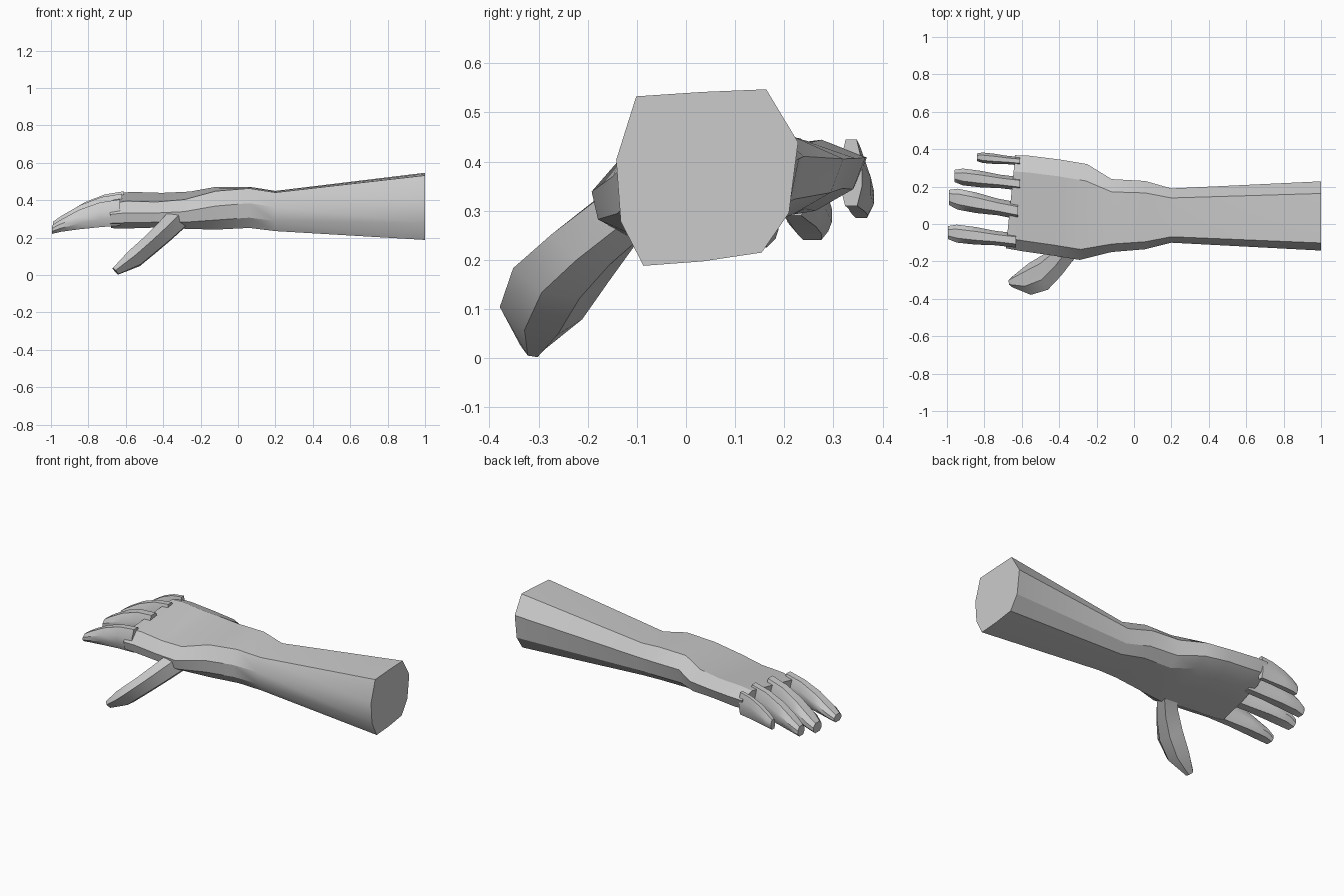
import bpy, bmesh, math
from mathutils import Vector

if "Cube" in bpy.data.objects:
    bpy.data.objects.remove(bpy.data.objects["Cube"])


def loft(name, rings, angle=28):
    """Skin a list of equal-length point rings and cap both ends."""
    bm = bmesh.new()
    rows = [[bm.verts.new(p) for p in ring] for ring in rings]
    n = len(rows[0])
    for a, b in zip(rows, rows[1:]):
        for i in range(n):
            j = (i + 1) % n
            bm.faces.new((a[i], a[j], b[j], b[i]))
    bm.faces.new(rows[0])
    bm.faces.new(rows[-1])
    bmesh.ops.recalc_face_normals(bm, faces=bm.faces)
    mesh = bpy.data.meshes.new(name)
    bm.to_mesh(mesh)
    bm.free()
    ob = bpy.data.objects.new(name, mesh)
    bpy.context.collection.objects.link(ob)
    bpy.ops.object.select_all(action='DESELECT')
    ob.select_set(True)
    bpy.context.view_layer.objects.active = ob
    bpy.ops.object.shade_smooth_by_angle(angle=math.radians(angle))
    return ob


# Forearm, wrist and palm: one ten-sided section scaled along x
section = [(-.78, .92), (-.05, .97), (.65, 1), (1, .4), (.9, -.4),
           (.6, -.85), (-.05, -.95), (-.7, -1), (-.95, -.5), (-1, .2)]
# x, y min, y max, z min, z max, tilt (z rise towards the little finger), x skew
stations = [
    (1.00, -.142, .228, .188, .547, 0, 0),
    (.20, -.10, .19, .235, .45, 0, 0),
    (.06, -.135, .23, .252, .472, 0, 0),
    (-.12, -.15, .24, .25, .465, .01, 0),
    (-.27, -.192, .32, .265, .43, .025, .02),
    (-.42, -.168, .345, .275, .42, .03, .02),
    (-.58, -.145, .365, .27, .425, .03, .02),
    (-.66, -.13, .368, .275, .415, .035, .025),
]
rings = []
for x, y0, y1, z0, z1, tilt, skew in stations:
    rings.append([(x + skew * u, (y0 + y1) / 2 + u * (y1 - y0) / 2,
                   (z0 + z1) / 2 + v * (z1 - z0) / 2 + tilt * u) for u, v in section])
loft("forearm_and_palm", rings)

# Fingers: eight-sided, drooping and flattening towards the tip
finger_section = [(-.5, 1), (.5, 1), (1, .3), (1, -.4),
                  (.55, -1), (-.55, -1), (-1, -.4), (-1, .3)]
# position, width, top droop, bottom droop
profile = [(0, .8, 0, 0), (.3, .8, .12, .2), (.6, .98, .4, .45),
           (.87, 1, .78, .75), (1, .72, 1, 1)]
# base x, tip x, base y, tip y, half width, top z base/tip, bottom z base/tip
fingers = {
    "index_finger": (-.63, -.995, -.088, -.046, .048, .405, .265, .265, .22),
    "middle_finger": (-.62, -.99, .07, .142, .056, .435, .285, .285, .225),
    "ring_finger": (-.61, -.96, .215, .257, .045, .448, .30, .29, .24),
    "little_finger": (-.61, -.84, .336, .357, .028, .445, .345, .31, .285),
}
for name, (xb, xt, yb, yt, w, tb, tt, bb, bt) in fingers.items():
    rings = []
    for t, k, dt, db in profile:
        top, bot = tb + (tt - tb) * dt, bb + (bt - bb) * db
        rings.append([(xb + (xt - xb) * t, yb + (yt - yb) * t + u * w * k,
                       (top + bot) / 2 + v * (top - bot) / 2) for u, v in finger_section])
    loft(name, rings, 35)

# Thumb: six-sided, swung down and out from the palm edge
wide = Vector((.08, -1, .15)).normalized()
thick = Vector((-.67, 0, .74)).normalized()
hexagon = [(-1, .1), (-.45, 1), (.45, 1), (1, .1), (.4, -1), (-.4, -1)]
thumb = [  # centre, half width, half thickness
    ((-.32, -.11, .305), .075, .06),
    ((-.39, -.19, .235), .085, .055),
    ((-.465, -.255, .165), .098, .05),
    ((-.555, -.295, .088), .085, .048),
    ((-.655, -.312, .02), .025, .022),
]
loft("thumb", [[Vector(c) + wide * (u * w) + thick * (v * h) for u, v in hexagon]
               for c, w, h in thumb], 35)
